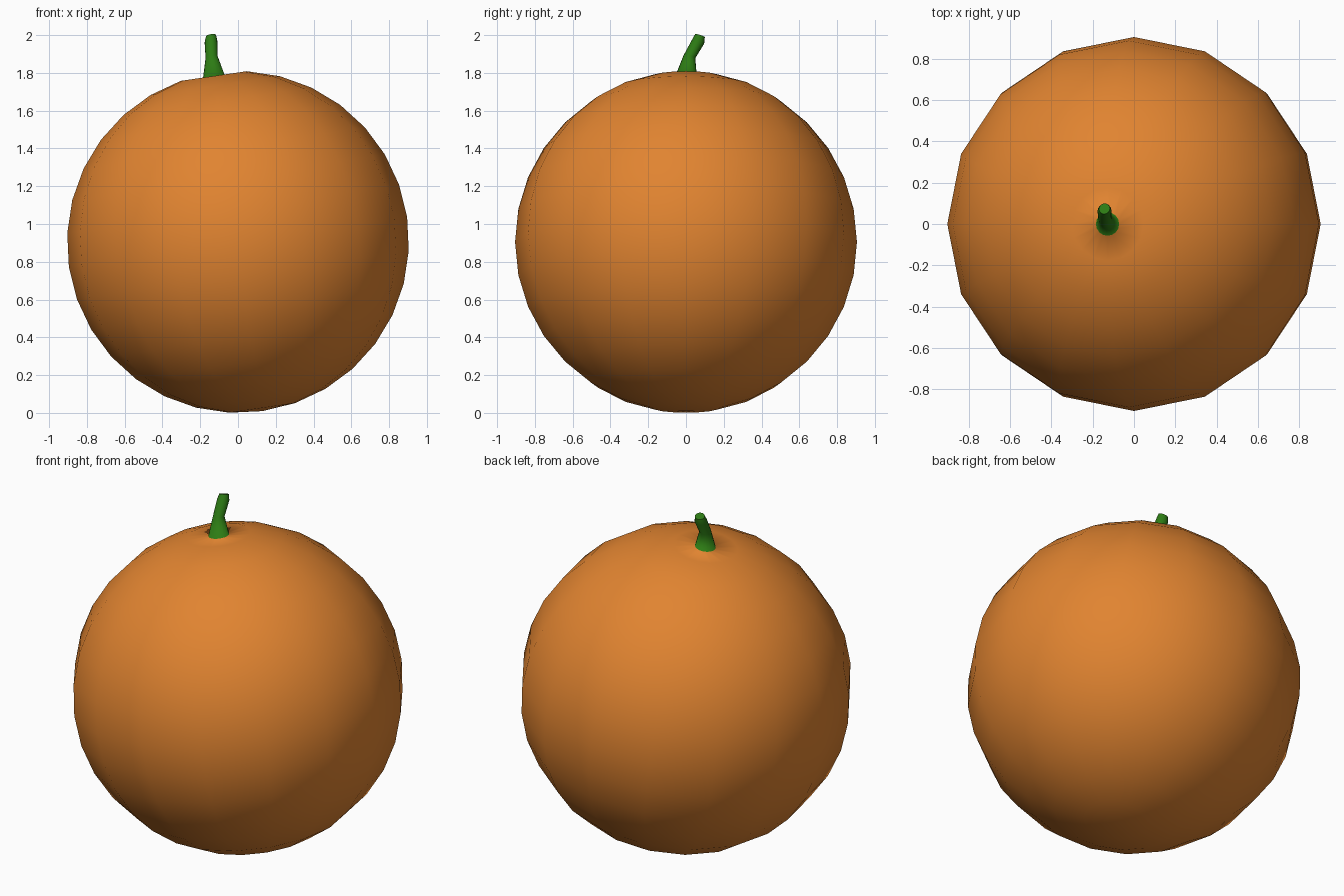
import bpy, bmesh
from math import radians
from mathutils import Matrix, Vector

if "Cube" in bpy.data.objects:
    bpy.data.objects.remove(bpy.data.objects["Cube"])

R = 0.905


def material(name, color):
    m = bpy.data.materials.new(name)
    m.diffuse_color = color
    m.use_nodes = True
    m.node_tree.nodes["Principled BSDF"].inputs["Base Color"].default_value = m.diffuse_color
    return m


bm = bmesh.new()

# Round fruit body, leaning slightly to the left
bmesh.ops.create_uvsphere(bm, u_segments=16, v_segments=16, radius=R)
pole = max(bm.verts, key=lambda v: v.co.z)
bmesh.ops.dissolve_verts(bm, verts=[pole])
cap = max(bm.faces, key=lambda f: f.calc_center_median().z)
lean = Matrix.Translation((0, 0, R)) @ Matrix.Rotation(radians(-8.3), 4, 'Y')
bmesh.ops.transform(bm, matrix=lean, verts=bm.verts)


def extrude_ring(face, center, radius, tilt, mat):
    """Extrude the cap face to a new ring, tilted toward +y."""
    old = set(bm.faces)
    new = bmesh.ops.extrude_discrete_faces(bm, faces=[face])['faces'][0]
    mid = new.calc_center_median()
    rot = Matrix.Rotation(radians(-tilt), 3, 'X')
    for v in new.verts:
        v.co = Vector(center) + rot @ (v.co - mid).normalized() * radius
    for f in bm.faces:
        if f not in old:
            f.material_index = mat
    return new


# Flat orange shoulder, then the bent green stem growing out of it
cap = extrude_ring(cap, cap.calc_center_median(), 0.057, 0, 0)
for center, radius, tilt in [((-0.14, 0.018, 1.885), 0.032, 12),
                             ((-0.143, 0.064, 1.965), 0.034, 6),
                             ((-0.143, 0.074, 1.997), 0.027, 0)]:
    cap = extrude_ring(cap, center, radius, tilt, 1)

for f in bm.faces:
    f.smooth = True
for e in cap.edges:
    e.smooth = False
bmesh.ops.recalc_face_normals(bm, faces=bm.faces)

mesh = bpy.data.meshes.new("fruit_with_stem")
bm.to_mesh(mesh)
bm.free()
mesh.materials.append(material("orange_skin", (0.75, 0.23, 0.03, 1)))
mesh.materials.append(material("green_stem", (0.026, 0.2, 0.007, 1)))
bpy.context.collection.objects.link(bpy.data.objects.new("fruit_with_stem", mesh))
